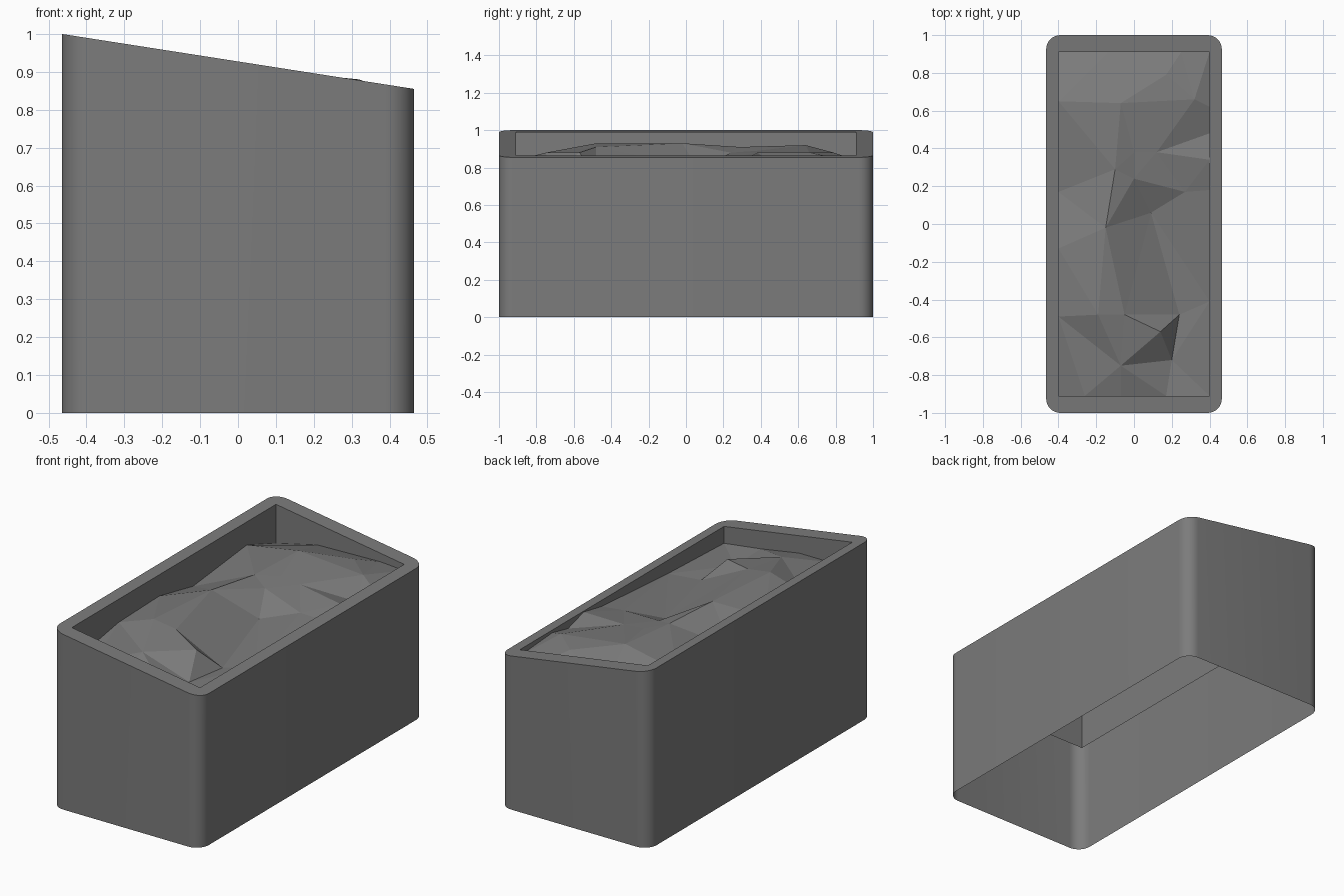
import bpy, bmesh, math
from mathutils import Vector
from mathutils.geometry import delaunay_2d_cdt

cube = bpy.data.objects.get("Cube")
if cube:
    bpy.data.objects.remove(cube, do_unlink=True)

HALF_X, HALF_Y = 0.465, 1.0        # outer footprint
POCKET_X, POCKET_Y = 0.4, 0.91     # opening inside the rim
POCKET_BOTTOM = 0.58
RADIUS, STEPS = 0.075, 8


def make_material(name, colour):
    mat = bpy.data.materials.new(name)
    mat.use_nodes = True
    mat.diffuse_color = colour
    bsdf = next(n for n in mat.node_tree.nodes if n.type == "BSDF_PRINCIPLED")
    bsdf.inputs["Base Color"].default_value = colour
    return mat


def finish(name, bm, mat):
    mesh = bpy.data.meshes.new(name)
    bm.to_mesh(mesh)
    bm.free()
    mesh.materials.append(mat)
    obj = bpy.data.objects.new(name, mesh)
    bpy.context.collection.objects.link(obj)
    return obj


def rim_height(x):
    return 0.9275 - 0.156 * x


def rounded_outline():
    points = []
    for i, (sx, sy) in enumerate(((1, 1), (-1, 1), (-1, -1), (1, -1))):
        for k in range(STEPS + 1):
            a = math.pi / 2 * (i + k / STEPS)
            points.append((sx * (HALF_X - RADIUS) + RADIUS * math.cos(a),
                           sy * (HALF_Y - RADIUS) + RADIUS * math.sin(a)))
    return points


def wall(bm, outline, bottom):
    """Vertical wall up to the sloping rim; returns its top edges."""
    low = [bm.verts.new((x, y, bottom)) for x, y in outline]
    high = [bm.verts.new((x, y, rim_height(x))) for x, y in outline]
    n = len(outline)
    for i in range(n):
        j = (i + 1) % n
        bm.faces.new((low[i], low[j], high[j], high[i]))
    return [bm.edges.get((high[i], high[(i + 1) % n])) for i in range(n)]


grey = make_material("stone grey", (0.2, 0.2, 0.2, 1))

# Planter shell: rounded outer wall, sloping rim, short inner wall, open below
bm = bmesh.new()
pocket = [(POCKET_X, POCKET_Y), (-POCKET_X, POCKET_Y),
          (-POCKET_X, -POCKET_Y), (POCKET_X, -POCKET_Y)]
edges = wall(bm, rounded_outline(), 0) + wall(bm, pocket, POCKET_BOTTOM)
bmesh.ops.triangle_fill(bm, edges=edges, use_beauty=True, normal=(0, 0, 1))
bmesh.ops.recalc_face_normals(bm, faces=bm.faces)
if max(bm.faces, key=lambda f: f.calc_center_median().z).normal.z < 0:
    bmesh.ops.reverse_faces(bm, faces=bm.faces)
shell = finish("planter_shell", bm, grey)
bpy.ops.object.select_all(action="DESELECT")
shell.select_set(True)
bpy.context.view_layer.objects.active = shell
bpy.ops.object.shade_smooth_by_angle(angle=math.radians(30))

# Rough soil: faceted ground points in hundredths, joined by triangulation
ridge = [(-7, 64, 92), (-10, 29, 91), (-15, -2, 93)]
gully = [(9, 6, 80), (24, -48, 77), (20, -72, 77)]
step = [(12, 38, 88), (40, 34, 86)]
mounds = [(17, 79, 88), (32, 66, 88), (0, 38, 89), (0, 24, 88), (27, 17, 84),
          (14, -57, 88), (-5, -48, 91), (-19, -48, 93), (-7, -75, 88)]
border = [(-40, 91, 77), (-14, 91, 83), (25, 91, 84), (40, 91, 83),
          (40, 62, 85), (40, 48, 82), (40, 18, 83), (40, -41, 79),
          (40, -91, 77), (17, -91, 80), (-7, -91, 84), (-26, -91, 84),
          (-40, -91, 79), (-40, -49, 86), (-40, -13, 87), (-40, 17, 81),
          (-40, 65, 86)]
points = [Vector(p) / 100 for p in ridge + gully + step + mounds + border]
creases = [(0, 1), (1, 2), (3, 4), (4, 5), (6, 7)]
flat, _, tris, source, _, _ = delaunay_2d_cdt(
    [p.to_2d() for p in points], creases, [], 0, 1e-5)
bm = bmesh.new()
verts = [bm.verts.new((v.x, v.y, points[source[i][0]].z))
         for i, v in enumerate(flat)]
for tri in tris:
    face = bm.faces.new([verts[i] for i in tri])
    face.normal_update()
    if face.normal.z < 0:
        face.normal_flip()
finish("soil_surface", bm, grey)
